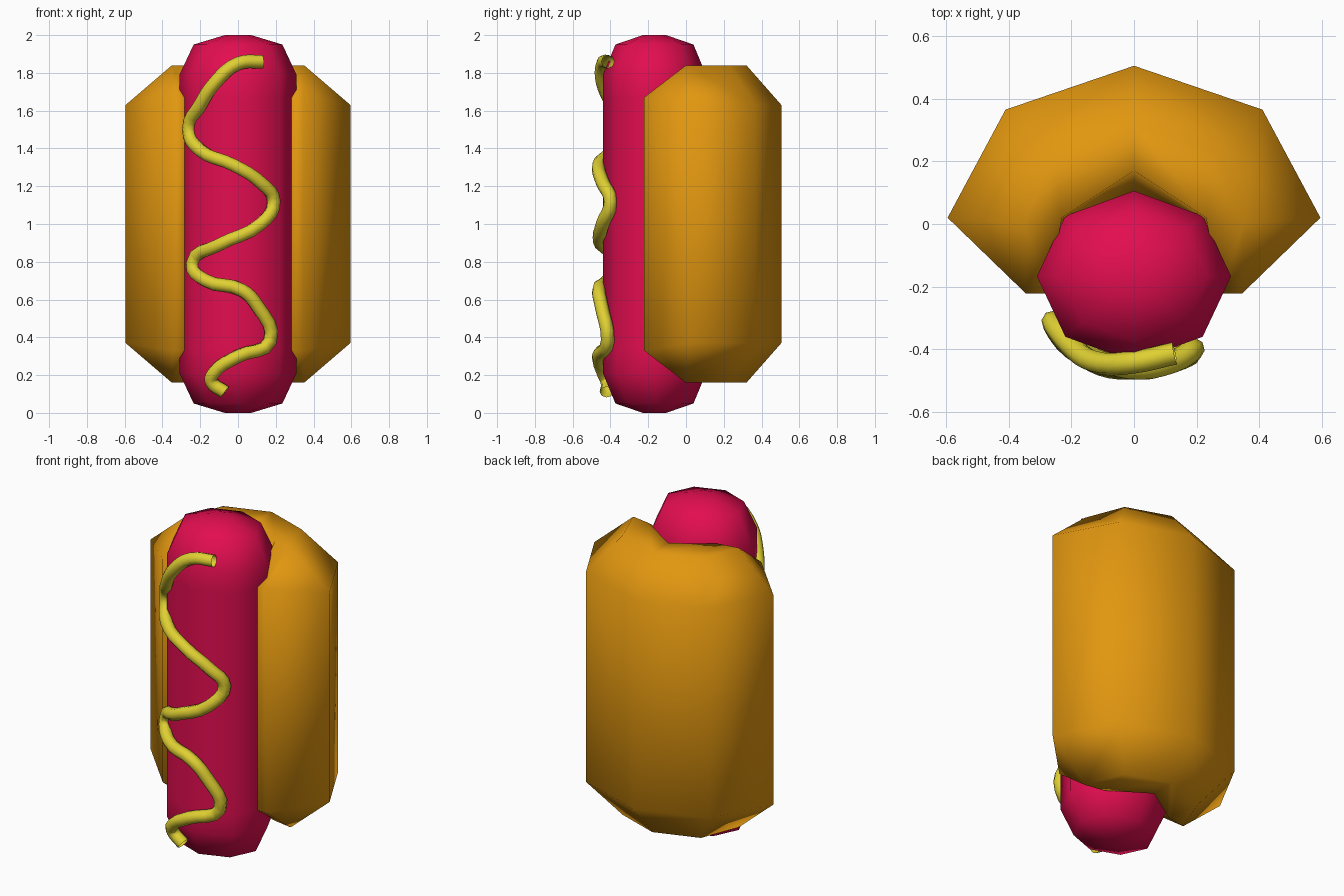
import bpy, bmesh, math

if "Cube" in bpy.data.objects:
    bpy.data.objects.remove(bpy.data.objects["Cube"])


def material(name, rgb):
    m = bpy.data.materials.new(name)
    m.diffuse_color = (*rgb, 1)
    m.use_nodes = True
    m.node_tree.nodes["Principled BSDF"].inputs["Base Color"].default_value = m.diffuse_color
    return m


def finish(bm, name, mat):
    bmesh.ops.remove_doubles(bm, verts=bm.verts, dist=0.0005)
    bmesh.ops.recalc_face_normals(bm, faces=bm.faces)
    for f in bm.faces:
        f.smooth = True
    me = bpy.data.meshes.new(name)
    bm.to_mesh(me)
    bm.free()
    me.materials.append(mat)
    ob = bpy.data.objects.new(name, me)
    ob.location.z = 1.0
    bpy.context.collection.objects.link(ob)
    return ob


bread = material("toasted orange", (0.76, 0.31, 0.005))
meat = material("sausage red", (0.76, 0.004, 0.08))
yellow = material("mustard yellow", (0.74, 0.63, 0.032))

# Bun: one quarter (right half, upper half) of a C-shaped loaf, then mirrored
wall = [(0, .505, .63), (.41, .365, .63), (.595, .02, .63), (.345, -.222, .67),
        (.275, -.222, .67), (.23, 0, .68), (0, .10, .68)]
cap = [(0, .32, .84), (.26, .23, .84), (.35, 0, .84), (.23, .02, .84), (0, .17, .84)]
bm = bmesh.new()
W = [bm.verts.new(p) for p in wall]
B = [bm.verts.new((x, y, 0)) for x, y, z in wall]
C = [bm.verts.new(p) for p in cap]
for i in range(len(wall) - 1):
    bm.faces.new((B[i], B[i + 1], W[i + 1], W[i]))
for face in [(W[0], W[1], C[1], C[0]), (W[1], W[2], C[2], C[1]), (W[2], W[3], C[2]),
             (W[3], W[4], C[2]), (W[4], W[5], C[3], C[2]), (W[5], W[6], C[4], C[3]),
             (C[0], C[1], C[3], C[4]), (C[1], C[2], C[3])]:
    bm.faces.new(face)
for axis in ('X', 'Z'):
    bmesh.ops.mirror(bm, geom=bm.verts[:] + bm.edges[:] + bm.faces[:], axis=axis, merge_dist=0.0005)
finish(bm, "bun", bread)

# Sausage: eight-sided capsule
half = [(1.0, .07), (.95, .235), (.79, .31), (.66, .31)]
rows = half + [(-z, r) for z, r in reversed(half)]
bm = bmesh.new()
rings = []
for z, r in rows:
    rings.append([bm.verts.new((r * math.cos(a * math.pi / 4),
                                -.167 + .88 * r * math.sin(a * math.pi / 4), z)) for a in range(8)])
for lo, hi in zip(rings, rings[1:]):
    for i in range(8):
        j = (i + 1) % 8
        bm.faces.new((lo[i], lo[j], hi[j], hi[i]))
bm.faces.new(rings[0])
bm.faces.new(rings[-1])
finish(bm, "sausage", meat)

# Mustard: open tube squiggle hugging the front of the sausage
path = [(.13, 1.86), (0, 1.85), (-.12, 1.75), (-.2, 1.63), (-.26, 1.5), (-.2, 1.39),
        (-.02, 1.31), (.12, 1.22), (.19, 1.12), (.12, 1.0), (-.1, .89), (-.24, .79),
        (-.17, .7), (.02, .65), (.1, .57), (.17, .38), (0, .3), (-.13, .21),
        (-.14, .165), (-.07, .11)]
cu = bpy.data.curves.new("mustard", 'CURVE')
cu.dimensions = '3D'
cu.resolution_u = 4
cu.bevel_depth = 0.036
cu.bevel_resolution = 2
sp = cu.splines.new('BEZIER')
sp.bezier_points.add(len(path) - 1)
for pt, (x, z) in zip(sp.bezier_points, path):
    taper = max(0, abs(z - 1) - .79) * .35
    pt.co = (x, -.462 + 1.2 * x * x + 15 * x ** 4 + taper, z)
    pt.handle_left_type = pt.handle_right_type = 'AUTO'
cu.materials.append(yellow)
bpy.context.collection.objects.link(bpy.data.objects.new("mustard", cu))
